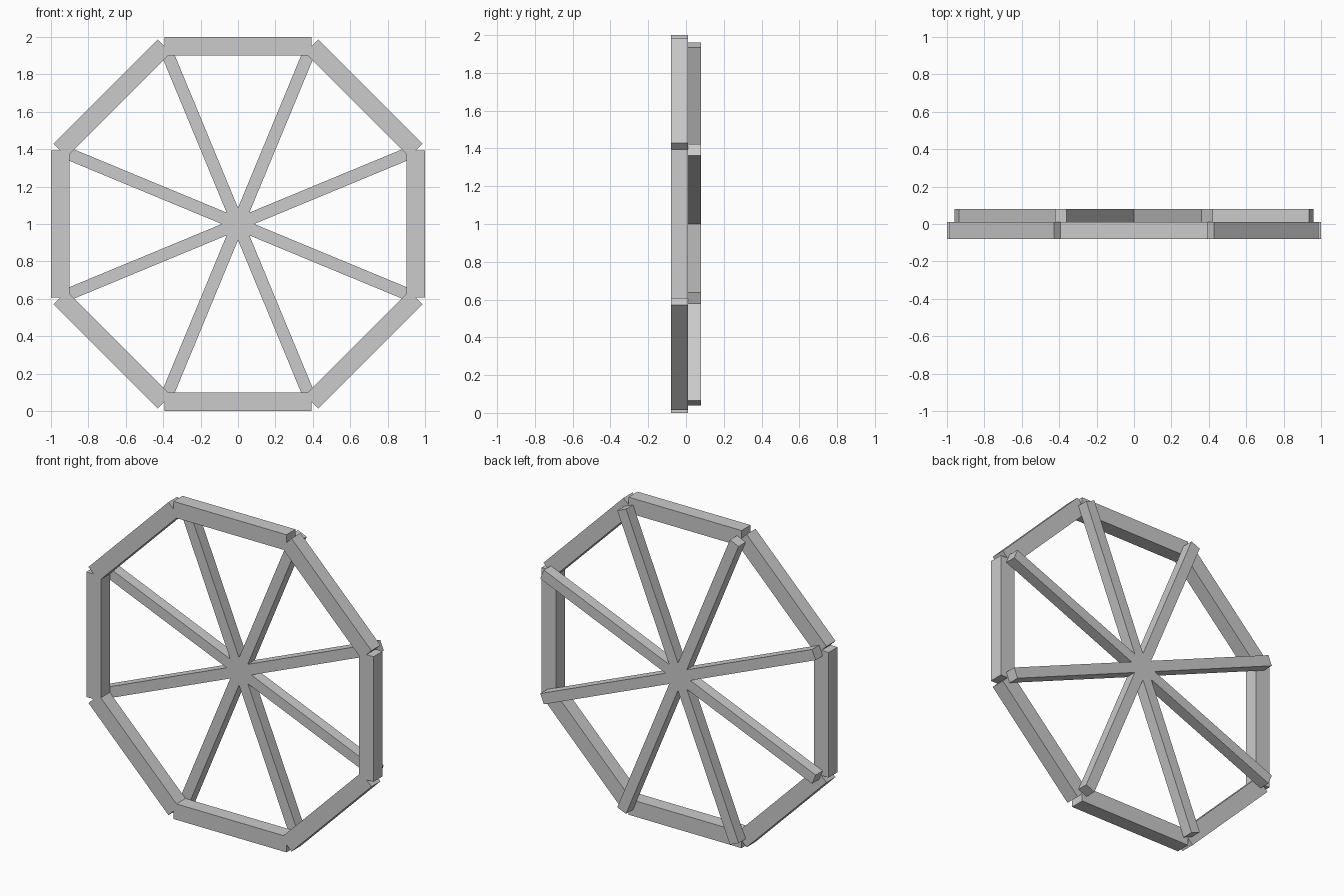
import bpy, math
from mathutils import Matrix, Vector

default_cube = bpy.data.objects.get("Cube")
if default_cube:
    bpy.data.objects.remove(default_cube, do_unlink=True)

grey = bpy.data.materials.new("plain grey")
grey.use_nodes = True
colour = (0.6, 0.6, 0.6, 1)
grey.diffuse_color = colour
grey.node_tree.nodes["Principled BSDF"].inputs["Base Color"].default_value = colour

CENTRE = Matrix.Translation((0, 0, 1))


def beam(name, size, offset, angle):
    """Box placed relative to the wheel centre, then turned about the axle."""
    bpy.ops.mesh.primitive_cube_add(size=1)
    obj = bpy.context.object
    obj.name = name
    obj.data.transform(Matrix.Translation(offset) @ Matrix.Diagonal(Vector((*size, 1))))
    obj.matrix_world = CENTRE @ Matrix.Rotation(angle, 4, 'Y')
    obj.data.materials.append(grey)


# Eight straight rim beams on the front side
for i in range(8):
    beam(f"rim_beam_{i + 1}", (0.788, 0.09, 0.1), (0, -0.035, 0.95), math.radians(45 * i))

# Four full-length bars crossing at the hub, behind the rim
for i in range(4):
    beam(f"spoke_bar_{i + 1}", (0.066, 0.07, 2.05), (0, 0.045, 0), math.radians(22.5 + 45 * i))
